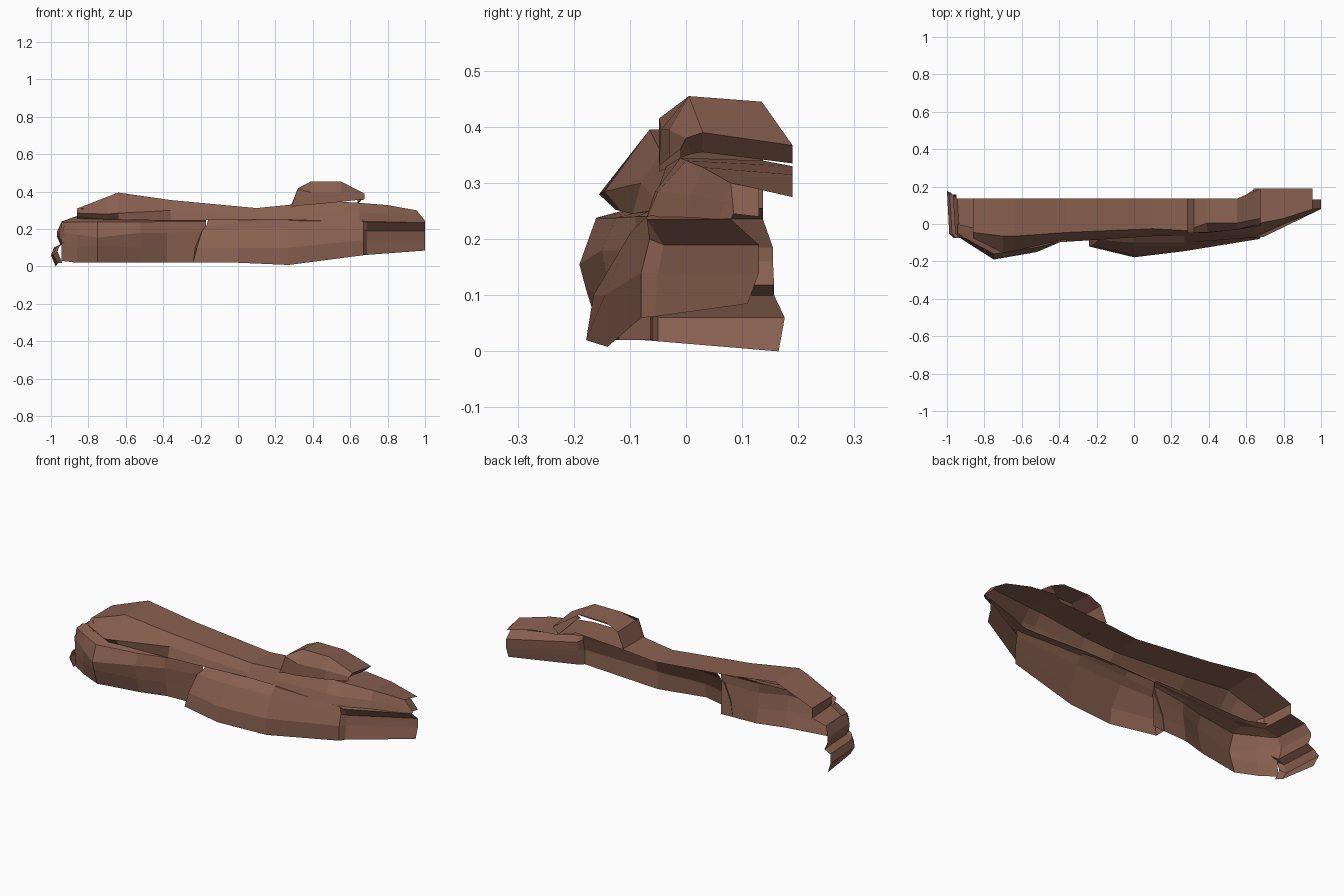
import bpy

hide = bpy.data.materials.new("reddish brown")
hide.diffuse_color = (0.25, 0.118, 0.08, 1)


def loft(name, stations):
    """Open flat-shaded skin through rows of (x, y, z) points."""
    n = len(stations[0])
    verts = [p for row in stations for p in row]
    faces = [(a * n + i, (a + 1) * n + i, (a + 1) * n + i + 1, a * n + i + 1)
             for a in range(len(stations) - 1) for i in range(n - 1)]
    me = bpy.data.meshes.new(name)
    me.from_pydata(verts, [], faces)
    me.materials.append(hide)
    ob = bpy.data.objects.new(name, me)
    bpy.context.collection.objects.link(ob)
    return ob


def section(x, *yz):
    """A cross-section at x, running from the bottom edge upward."""
    return [(x, y, z) for y, z in yz]


# Bulging lower side, front half
loft("lower_side_front", [
    section(-.945, (-.06, .03), (-.065, .11), (-.06, .18), (-.05, .235), (.0, .24)),
    section(-.86, (-.10, .02), (-.115, .10), (-.12, .17), (-.10, .238), (-.02, .27)),
    section(-.75, (-.15, .02), (-.178, .11), (-.19, .155), (-.16, .238), (-.06, .265)),
    section(-.52, (-.11, .02), (-.135, .10), (-.15, .18), (-.125, .238), (-.05, .26)),
    section(-.38, (-.07, .02), (-.08, .10), (-.09, .18), (-.09, .24), (-.04, .26)),
    section(-.17, (-.06, .02), (-.06, .10), (-.065, .19), (-.06, .24), (-.04, .26)),
])

# Flared lower side, rear half, ending in a slanted tail
step = [(-.24, -.06, .02), (-.23, -.06, .10), (-.19, -.06, .195), (-.17, -.05, .215), (-.16, -.04, .25)]
edge = [(-.24, -.12, .02), (-.22, -.115, .10), (-.19, -.085, .195), (-.17, -.06, .215), (-.16, -.04, .25)]
loft("lower_side_rear", [
    step, edge,
    section(.0, (-.178, .02), (-.165, .10), (-.10, .20), (-.065, .23), (-.04, .255)),
    section(.27, (-.14, .008), (-.145, .10), (-.10, .21), (-.065, .245), (-.04, .255)),
    section(.67, (-.08, .06), (-.08, .14), (-.065, .20), (-.07, .24), (-.05, .245)),
    section(.69, (-.055, .062), (-.05, .14), (-.04, .19), (-.07, .235), (-.05, .24)),
    section(1.0, (.11, .085), (.13, .14), (.13, .19), (.08, .235), (.09, .237)),
])

# Upper body with overhanging brow and flat back
loft("upper_body", [
    section(-.86, (-.05, .255), (-.06, .27), (-.075, .285), (-.045, .31), (.137, .31)),
    section(-.70, (-.08, .255), (-.125, .252), (-.155, .28), (-.065, .372), (.137, .372)),
    section(-.64, (-.08, .255), (-.115, .25), (-.145, .285), (-.065, .395), (.137, .395)),
    section(-.36, (-.05, .25), (-.095, .245), (-.08, .30), (-.045, .355), (.137, .355)),
    section(.10, (-.03, .25), (-.065, .25), (-.055, .268), (-.025, .312), (.137, .31)),
    section(.28, (-.03, .25), (-.065, .25), (-.055, .275), (-.035, .33), (.137, .325)),
    section(.57, (-.03, .24), (-.07, .24), (-.055, .285), (-.01, .345), (.137, .34)),
    section(.65, (-.03, .24), (-.07, .238), (-.05, .285), (.0, .34), (.19, .33)),
    section(.80, (.03, .237), (.0, .236), (.01, .28), (.03, .328), (.19, .315)),
    section(.955, (.08, .237), (.06, .236), (.07, .265), (.08, .30), (.19, .275)),
])
# Pointed tip behind the upper body
loft("tail_tip", [
    section(.955, (.06, .236), (.08, .30), (.13, .29)),
    section(1.0, (.08, .236), (.085, .245), (.13, .24)),
])

# Curled nose strip, from the bottom lip to the brow
nose = [(-.975, .0, .165), (-1.0, .06, .176), (-.985, .10, .157), (-.95, .118, .157),
        (-.968, .16, .155), (-.968, .185, .155), (-.945, .236, .137),
        (-.86, .255, .137), (-.86, .31, .137)]
loft("nose_strip", [[(x + .035, -.075, z + .02 * (z < .2)), (x + .012, -.05, z + .018 * (z < .05)), (x, yb, z)]
                    for x, z, yb in nose])

# Raised arch on the back
loft("raised_arch", [
    section(.285, (-.048, .315), (-.048, .32), (-.03, .328), (.137, .33)),
    section(.32, (-.048, .325), (-.048, .415), (-.02, .418), (.137, .412)),
    section(.39, (-.048, .33), (-.045, .395), (.005, .455), (.135, .445)),
    section(.55, (-.03, .345), (-.03, .395), (.005, .455), (.135, .445)),
    section(.675, (-.01, .36), (.0, .38), (.03, .39), (.19, .367)),
    section(.64, (-.01, .345), (.01, .352), (.03, .355), (.19, .335)),
])
